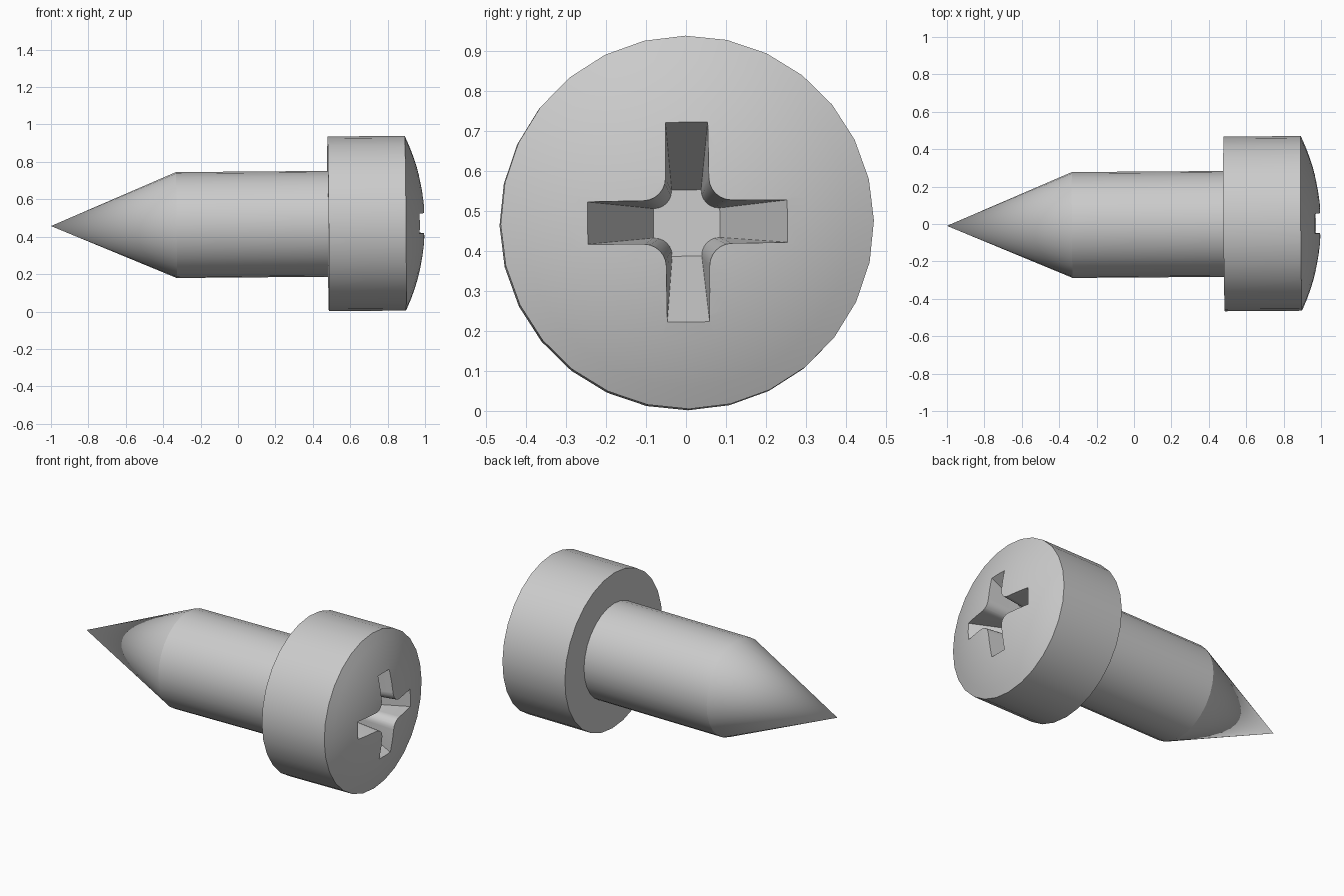
import bpy, bmesh, math

if "Cube" in bpy.data.objects:
    bpy.data.objects.remove(bpy.data.objects["Cube"])

SIDES = 28
HEAD_R, HEAD_X = 0.467, 0.895
TILT = (0.01, -0.008, 0.007)
ORIGIN = (0, -0.003, 0.465)


def finish(name, bm):
    bmesh.ops.recalc_face_normals(bm, faces=bm.faces)
    mesh = bpy.data.meshes.new(name)
    bm.to_mesh(mesh)
    bm.free()
    ob = bpy.data.objects.new(name, mesh)
    bpy.context.collection.objects.link(ob)
    ob.location, ob.rotation_euler = ORIGIN, TILT
    return ob


def bridge(bm, a, b):
    n = len(a)
    for i in range(n):
        bm.faces.new((a[i], a[(i + 1) % n], b[(i + 1) % n], b[i]))


def lathe_x(name, tip, profile, apex):
    """Spin (x, radius) points around the x axis, closed by a pole at each end."""
    bm = bmesh.new()
    rings = [[bm.verts.new((x, r * math.sin(2 * math.pi * i / SIDES),
                            r * math.cos(2 * math.pi * i / SIDES)))
              for i in range(SIDES)] for x, r in profile]
    for a, b in zip(rings, rings[1:]):
        bridge(bm, a, b)
    for x, ring in ((tip, rings[0]), (apex, rings[-1])):
        pole = bm.verts.new((x, 0, 0))
        for i in range(SIDES):
            bm.faces.new((pole, ring[i], ring[(i + 1) % SIDES]))
    return finish(name, bm)


def cross_ring(bm, x, length, w, fillet, steps=6):
    """Plus-shaped outline with rounded inner corners."""
    quarter = [(length, -w), (length, w)]
    c = w + fillet
    for i in range(steps + 1):
        a = math.pi / 2 * i / steps
        quarter.append((c - fillet * math.sin(a), c - fillet * math.cos(a)))
    ring = []
    for k in range(4):
        s, co = round(math.sin(k * math.pi / 2)), round(math.cos(k * math.pi / 2))
        ring += [bm.verts.new((x, co * p - s * q, s * p + co * q)) for p, q in quarter]
    return ring


# Pointed shank and domed head
dome_h = 1 - HEAD_X
dome_r = (HEAD_R ** 2 + dome_h ** 2) / (2 * dome_h)
half = math.asin(HEAD_R / dome_r)
dome = [(1 - dome_r + dome_r * math.cos(half * k / 8), dome_r * math.sin(half * k / 8))
        for k in range(8, 0, -1)]
profile = [(-0.33, 0.283), (0.482, 0.283), (0.482, HEAD_R)] + dome
screw = lathe_x("screw", -1, profile, 1)

# Tapered cross recess
bm = bmesh.new()
floor, top = (0.68, 0.083, 0.037, 0.044), (0.97, 0.25, 0.053, 0.055)
above = [f + (t - f) * 1.3 for f, t in zip(floor, top)]
low, high = cross_ring(bm, *floor), cross_ring(bm, *above)
bridge(bm, low, high)
bm.faces.new(low)
bm.faces.new(high)
cutter = finish("recess_cutter", bm)
cutter.hide_render = True

bpy.context.view_layer.update()
mod = screw.modifiers.new("recess", 'BOOLEAN')
mod.object, mod.operation, mod.solver = cutter, 'DIFFERENCE', 'EXACT'
bpy.context.view_layer.objects.active = screw
screw.select_set(True)
bpy.ops.object.modifier_apply(modifier=mod.name)
bpy.data.objects.remove(cutter)
bpy.ops.object.shade_smooth_by_angle(angle=math.radians(20))
